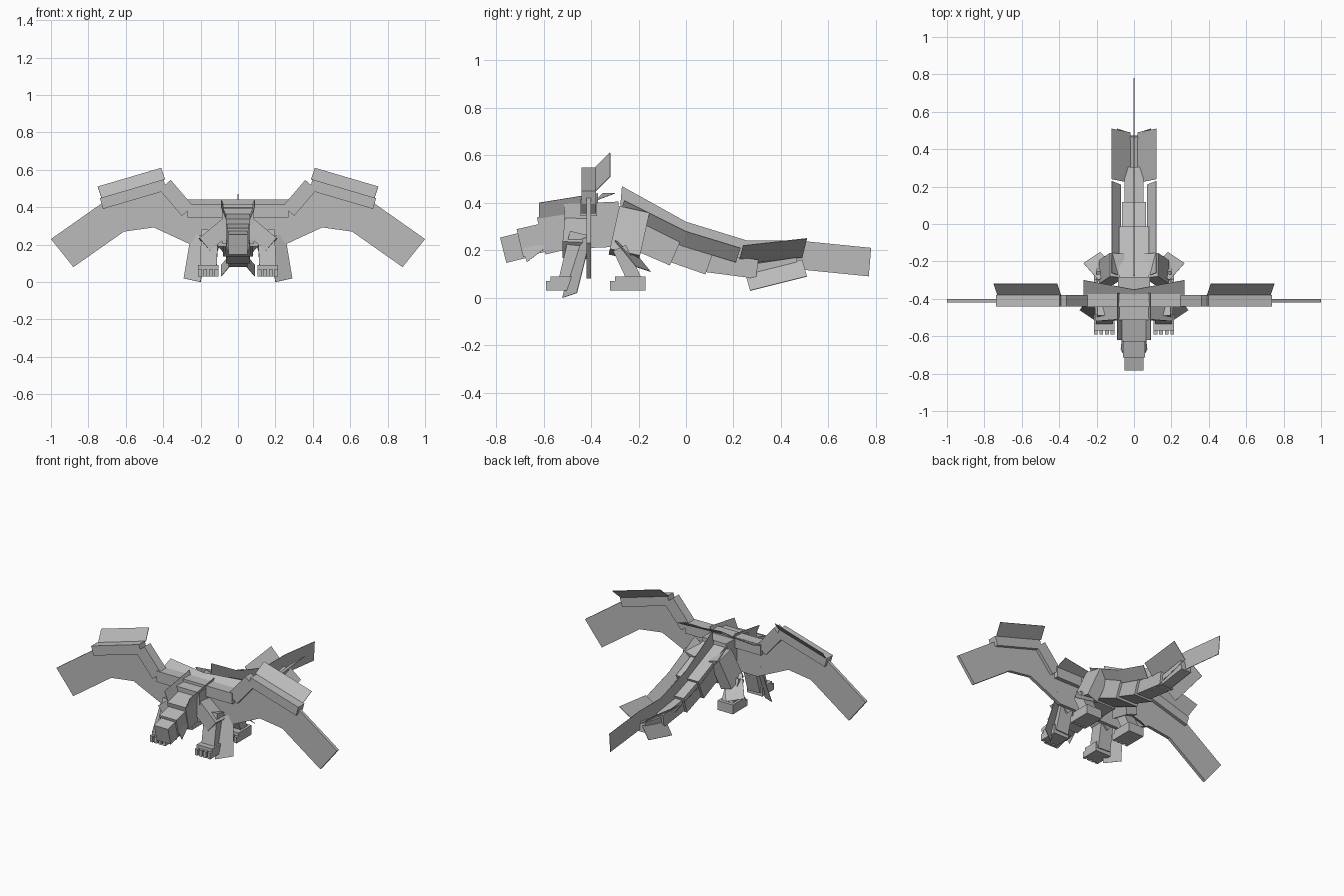
import bpy
import bmesh
from mathutils import Vector

cube = bpy.data.objects.get("Cube")
if cube:
    bpy.data.objects.remove(cube, do_unlink=True)

shade = (.5, .5, .5, 1)
grey = bpy.data.materials.new("plain grey")
grey.use_nodes = True
grey.diffuse_color = shade
grey.node_tree.nodes["Principled BSDF"].inputs["Base Color"].default_value = shade

ACROSS = Vector((1, 0, 0))
ALONG = Vector((0, 1, 0))
SIDES = {"left": 1, "right": -1}


def finish(name, bm):
    bmesh.ops.recalc_face_normals(bm, faces=bm.faces)
    mesh = bpy.data.meshes.new(name)
    bm.to_mesh(mesh)
    bm.free()
    mesh.materials.append(grey)
    obj = bpy.data.objects.new(name, mesh)
    bpy.context.collection.objects.link(obj)
    return obj


def beam(name, start, end, width, height, side=ACROSS):
    """Box running from start to end; width is measured along the side direction."""
    start, end = Vector(start), Vector(end)
    axis = (end - start).normalized()
    across = (side - axis * side.dot(axis)).normalized()
    up = axis.cross(across)
    length = (end - start).length
    middle = (start + end) / 2
    bm = bmesh.new()
    bmesh.ops.create_cube(bm, size=1)
    for vert in bm.verts:
        x, y, z = vert.co
        vert.co = middle + across * x * width + axis * y * length + up * z * height
    return finish(name, bm)


def plate(name, edge, sweep, thickness=.003):
    """Thin sheet made by sweeping an edge; sweep holds one offset, or one per point."""
    edge = [Vector(point) for point in edge]
    offsets = sweep if isinstance(sweep, list) else [sweep] * len(edge)
    bm = bmesh.new()
    rows = [(bm.verts.new(point), bm.verts.new(point + Vector(offset)))
            for point, offset in zip(edge, offsets)]
    for (near, far), (next_near, next_far) in zip(rows, rows[1:]):
        bm.faces.new((near, far, next_far, next_near))
    obj = finish(name, bm)
    solid = obj.modifiers.new("thickness", "SOLIDIFY")
    solid.thickness = thickness
    solid.offset = 0
    return obj


def flip(point, sign):
    return Vector((point[0] * sign, point[1], point[2]))


def beam_pair(name, start, end, width, height, side=ACROSS):
    for tag, sign in SIDES.items():
        beam(f"{tag}_{name}", flip(start, sign), flip(end, sign), width, height, side)


def plate_pair(name, edge, sweep, thickness=.003):
    offsets = sweep if isinstance(sweep, list) else [sweep] * len(edge)
    for tag, sign in SIDES.items():
        plate(f"{tag}_{name}", [flip(point, sign) for point in edge],
              [flip(offset, sign) for offset in offsets], thickness)


def centre(y, z):
    return Vector((0, y, z))


# Head, neck, trunk and tail along the centre line
beam("snout", centre(-.77, .2), centre(-.65, .23), .1, .11)
beam("head", centre(-.7, .23), centre(-.57, .26), .12, .12)
beam("neck", centre(-.61, .26), centre(-.44, .3), .13, .16)
beam("chest", centre(-.51, .3), centre(-.28, .31), .17, .19)
beam("loin", centre(-.34, .33), centre(-.04, .2), .16, .14)
beam("rump", centre(-.1, .22), centre(.1, .15), .13, .11)
beam("tail_base", centre(.07, .15), centre(.3, .12), .1, .08)
beam("tail_end", centre(.27, .11), centre(.47, .14), .07, .06)

# Upright crest along the back and tail
crest_top = [centre(-.27, .47), centre(0, .32), centre(.26, .24), centre(.48, .24), centre(.78, .21)]
plate("back_crest", crest_top, centre(-.01, -.12))

# Flared plates on head, neck, flanks and tail
plate_pair("cheek_fin", [(.06, -.69, .2), (.05, -.6, .27)], (.01, .02, -.05))
plate_pair("neck_flap", [(.05, -.62, .3), (.05, -.37, .34)], (.04, 0, .1))
plate_pair("flank_flap", [(.12, -.26, .41), (.12, 0, .28), (.12, .23, .21)], (-.05, -.02, -.06))
plate_pair("upper_tail_fin", [(.02, .22, .14), (.02, .49, .17)], (.1, .02, .08))
plate_pair("lower_tail_fin", [(.03, .25, .1), (.03, .49, .16)], (.06, .02, -.07))


# Wing joints, all in one upright plane
def wing(x, z):
    return Vector((x, -.41, z))


root, shoulder, elbow, wrist, tip = wing(0, .38), wing(.27, .38), wing(.39, .52), wing(.73, .42), wing(1, .23)

# Wing arm bones between the joints
beam_pair("inner_wing_arm", root, shoulder, .07, .07, ALONG)
beam_pair("middle_wing_arm", shoulder, elbow, .06, .08, ALONG)
beam_pair("outer_wing_arm", elbow, wrist, .06, .06, ALONG)

# Wing membrane: hangs straight down near the body, leans inward toward the tip
hang = Vector((0, 0, -.19))
inner_hang = hang - ACROSS * .04
middle_hang = hang * 1.2 + ACROSS * .06
outer_hang = Vector((-.12, 0, -.15))
plate_pair("wing_membrane", [root, shoulder, elbow, wrist, tip],
           [hang, inner_hang, middle_hang, outer_hang, outer_hang], .02)

# Covert plates leaning back from the arm bones
lift = Vector((0, .03, .03))
plate_pair("inner_covert", [root + lift, shoulder + lift], [lift, lift + ALONG * .05])
plate_pair("outer_covert", [elbow + lift, wrist + lift], (.02, .06, .06))

# Front legs with hanging plates
beam_pair("front_shoulder", (.06, -.46, .3), (.18, -.47, .2), .1, .09, ALONG)
beam_pair("front_leg", (.15, -.45, .27), (.16, -.5, .06), .09, .08)
plate_pair("front_leg_plate", [(.16, -.46, .24), (.25, -.4, .26)], (.04, -.06, -.24))

# Hind legs with rear plates
beam_pair("thigh", (.09, -.22, .36), (.15, -.26, .18), .08, .13)
beam_pair("hind_shin", (.16, -.28, .21), (.16, -.21, .06), .08, .06)
plate_pair("hind_leg_plate", [(.1, -.24, .22), (.19, -.3, .24)], (.08, .09, -.11))

# Feet, each with four toes
for part, front, back in (("front", -.57, -.47), ("hind", -.3, -.17)):
    toe_line = Vector((.16, front, .05))
    beam_pair(f"{part}_foot", toe_line + Vector((0, 0, .01)), (.16, back, .06), .11, .06)
    for number in range(4):
        toe = toe_line + ACROSS * (number - 1.5) * .03
        beam_pair(f"{part}_toe_{number}", toe, toe - ALONG * .02, .02, .04)
